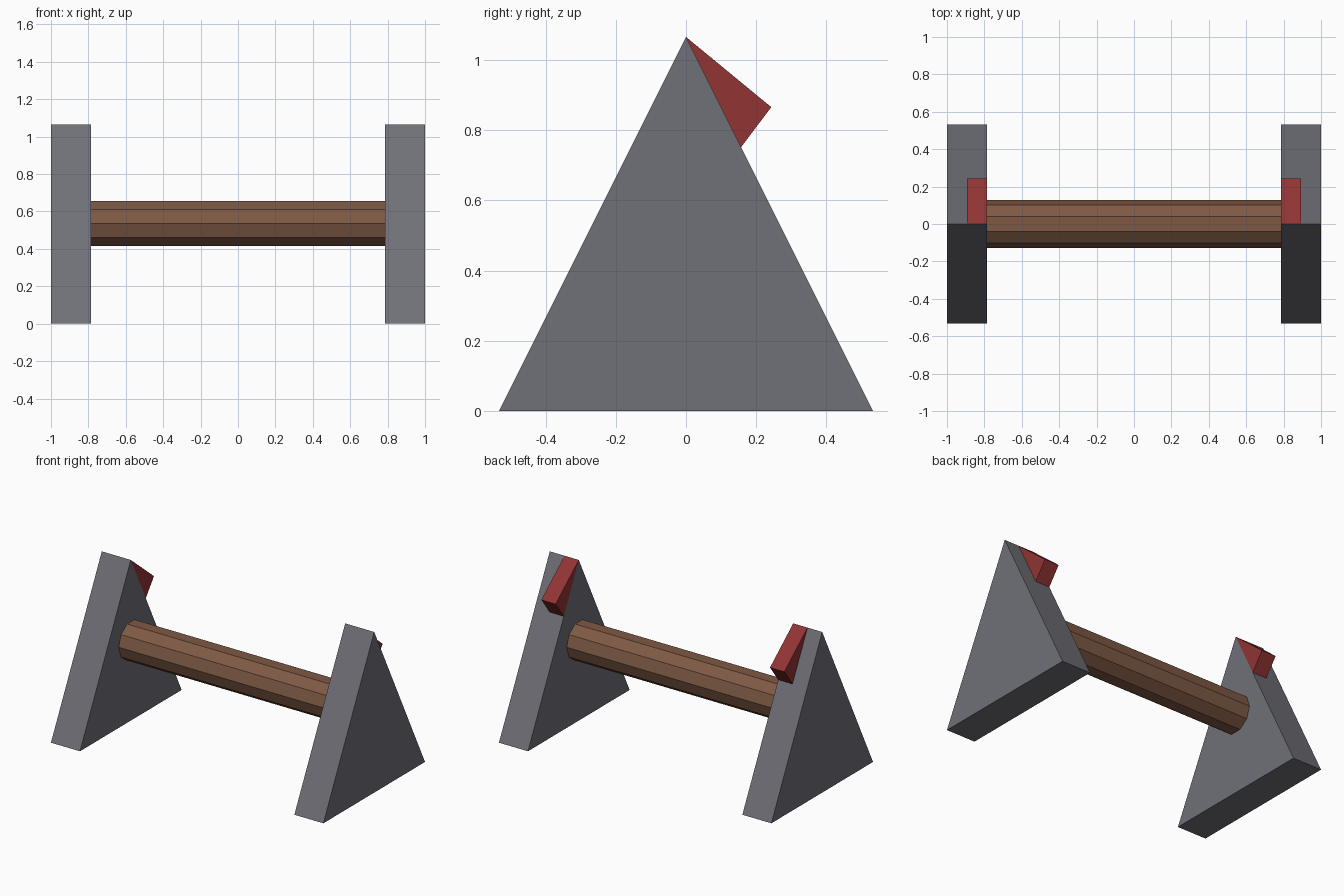
import bpy, bmesh, math

if "Cube" in bpy.data.objects:
    bpy.data.objects.remove(bpy.data.objects["Cube"])


def material(name, rgb):
    m = bpy.data.materials.new(name)
    lin = [((c / 255 + 0.055) / 1.055) ** 2.4 for c in rgb]
    m.diffuse_color = (*lin, 1)
    m.use_nodes = True
    m.node_tree.nodes["Principled BSDF"].inputs["Base Color"].default_value = m.diffuse_color
    return m


grey = material("grey stone", (112, 112, 120))
red = material("dark red", (145, 52, 52))
brown = material("brown wood", (126, 89, 68))


def prism(name, profile, x0, x1, mat):
    """Extrude a (y, z) profile along x from x0 to x1."""
    bm = bmesh.new()
    face = bm.faces.new([bm.verts.new((x0, y, z)) for y, z in profile])
    ext = bmesh.ops.extrude_face_region(bm, geom=[face])
    moved = [v for v in ext["geom"] if isinstance(v, bmesh.types.BMVert)]
    bmesh.ops.translate(bm, verts=moved, vec=(x1 - x0, 0, 0))
    bmesh.ops.recalc_face_normals(bm, faces=bm.faces)
    mesh = bpy.data.meshes.new(name)
    bm.to_mesh(mesh)
    bm.free()
    mesh.materials.append(mat)
    obj = bpy.data.objects.new(name, mesh)
    bpy.context.collection.objects.link(obj)
    return obj


INNER, HEIGHT, HALF = 0.787, 1.066, 0.533
support = [(-HALF, 0), (HALF, 0), (0, HEIGHT)]
wedge = [(0, HEIGHT), (0.157, 0.752), (0.243, 0.866)]

# Triangular end supports, each with a red wedge on the inner half of its back slope
for side, s in (("left", -1), ("right", 1)):
    prism(side + "_support", support, s * INNER, s * 1.0, grey)
    prism(side + "_wedge", wedge, s * INNER, s * 0.892, red)

# Ten-sided crossbar
R, ZC = 0.127, 0.535
ring = [(R * math.cos(math.tau * i / 10), ZC + R * math.sin(math.tau * i / 10)) for i in range(10)]
prism("crossbar", ring, -INNER, INNER, brown)
